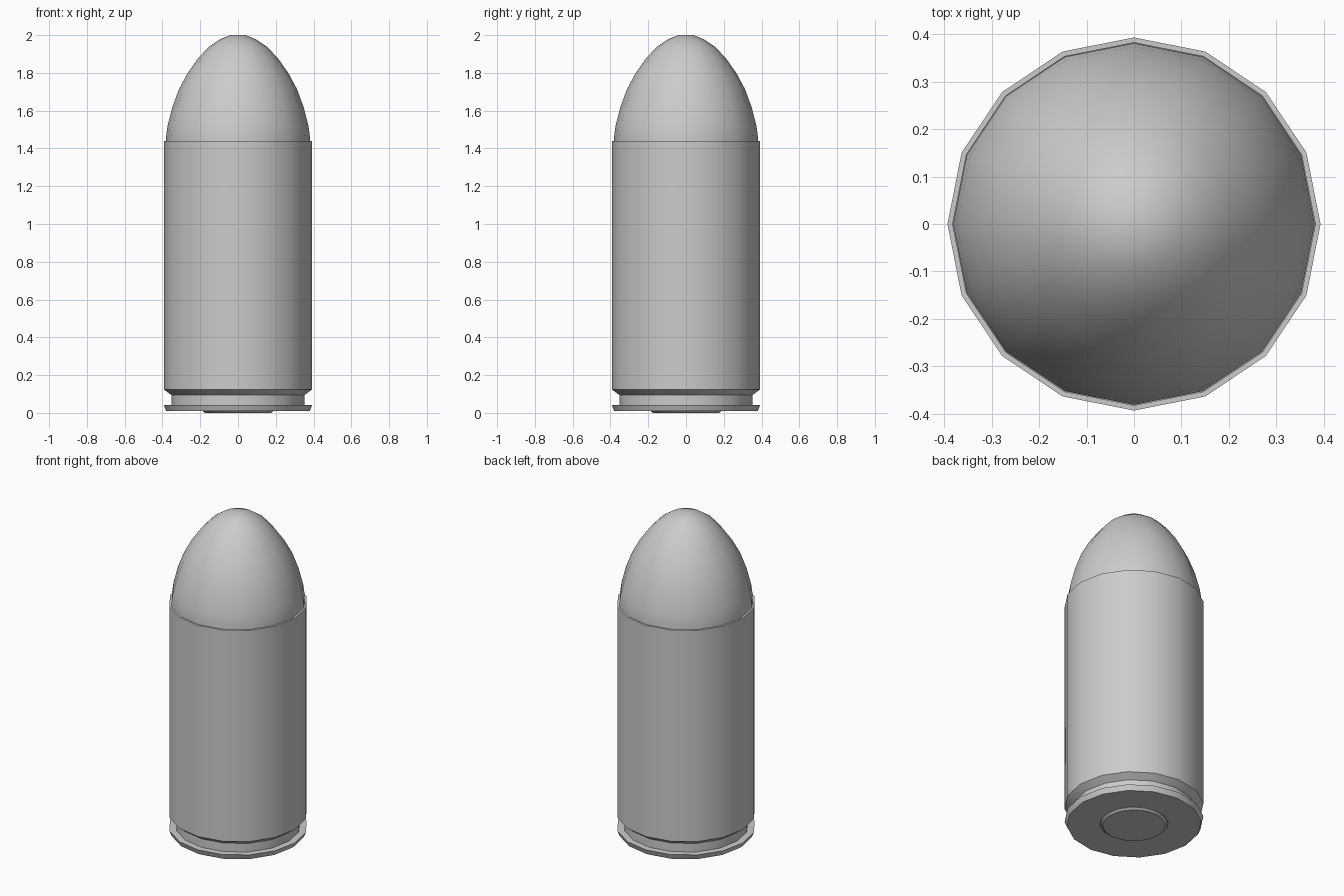
import bpy, bmesh, math

if "Cube" in bpy.data.objects:
    bpy.data.objects.remove(bpy.data.objects["Cube"])


def lathe(name, profile, sides=16, angle=30):
    """Revolve (radius, z) points around z; radius 0 makes a pole."""
    bm = bmesh.new()
    rings = []
    for r, z in profile:
        if r == 0:
            rings.append([bm.verts.new((0, 0, z))] * sides)
        else:
            rings.append([bm.verts.new((r * math.cos(2 * math.pi * i / sides),
                                        r * math.sin(2 * math.pi * i / sides), z))
                          for i in range(sides)])
    for a, b in zip(rings, rings[1:]):
        for i in range(sides):
            j = (i + 1) % sides
            bm.faces.new(list(dict.fromkeys((a[i], a[j], b[j], b[i]))))
    bmesh.ops.recalc_face_normals(bm, faces=bm.faces)
    mesh = bpy.data.meshes.new(name)
    bm.to_mesh(mesh)
    bm.free()
    obj = bpy.data.objects.new(name, mesh)
    bpy.context.collection.objects.link(obj)
    bpy.ops.object.select_all(action='DESELECT')
    bpy.context.view_layer.objects.active = obj
    obj.select_set(True)
    bpy.ops.object.shade_smooth_by_angle(angle=math.radians(angle))
    return obj


# Case: recessed base, rim, extractor groove, straight wall and open lip
lathe("case", [(0, 0.03), (0.193, 0.03), (0.193, 0.01), (0.38, 0.01), (0.393, 0.042),
               (0.353, 0.042), (0.353, 0.095), (0.393, 0.125), (0.393, 1.44),
               (0.382, 1.44), (0.382, 1.38)])

# Primer: small bevelled disc set in the base
lathe("primer", [(0, 0), (0.175, 0), (0.188, 0.01), (0.188, 0.03)], sides=32)

# Nose: rounded ogive seated in the case mouth
lathe("nose", [(0.381, 1.38), (0.381, 1.46), (0.373, 1.52), (0.347, 1.62), (0.312, 1.715),
               (0.266, 1.80), (0.212, 1.876), (0.155, 1.938), (0.095, 1.978),
               (0.04, 2.0), (0, 2.0)], angle=40)
